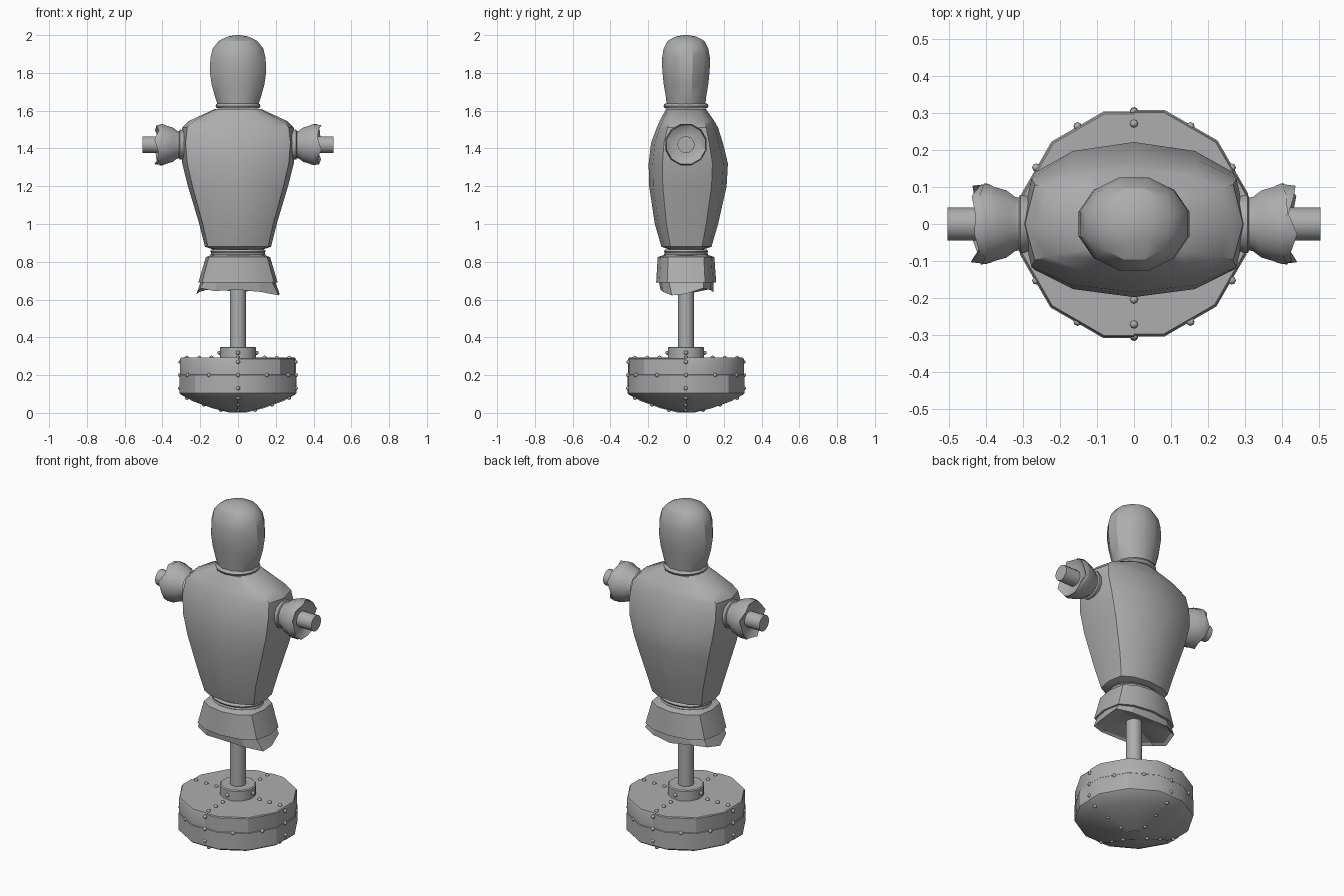
import bpy, bmesh, math
from mathutils import Vector, Matrix

if "Cube" in bpy.data.objects:
    bpy.data.objects.remove(bpy.data.objects["Cube"])

GREY = bpy.data.materials.new("worn_grey")
GREY.diffuse_color = (0.42, 0.42, 0.42, 1)
GREY.use_nodes = True
GREY.node_tree.nodes["Principled BSDF"].inputs["Base Color"].default_value = GREY.diffuse_color


def finish(name, bm, angle=35):
    me = bpy.data.meshes.new(name)
    bm.to_mesh(me)
    bm.free()
    me.materials.append(GREY)
    me.shade_smooth()
    me.set_sharp_from_angle(angle=math.radians(angle))
    ob = bpy.data.objects.new(name, me)
    bpy.context.collection.objects.link(ob)
    return ob


def loft(name, rings, angle=35, cap=True, closed=True, matrix=None):
    """Skin a stack of rings, each a list of points."""
    bm = bmesh.new()
    rows = [[bm.verts.new(p) for p in r] for r in rings]
    n = len(rows[0])
    for a, b in zip(rows, rows[1:]):
        for i in range(n if closed else n - 1):
            j = (i + 1) % n
            bm.faces.new((a[i], a[j], b[j], b[i]))
    if cap:
        bm.faces.new(rows[0][::-1])
        bm.faces.new(rows[-1])
    if closed:
        bmesh.ops.recalc_face_normals(bm, faces=bm.faces)
    if matrix:
        bm.transform(matrix)
    return finish(name, bm, angle)


def circle(r, z, n=12, phase=0.5, ry=None):
    ry = r if ry is None else ry
    return [(r * math.cos((i + phase) * math.tau / n),
             ry * math.sin((i + phase) * math.tau / n), z) for i in range(n)]


# Boxy twelve-point body section, with separate front and back depth
QUAD = [(1, 0), (0.91, 0.63), (0.56, 0.89), (0, 1)]
UNIT = QUAD + [(-x, y) for x, y in QUAD[2::-1]]
UNIT += [(x, -y) for x, y in UNIT[5:0:-1]]


def body(w, front, back, z):
    return [(x * w, y * (back if y > 0 else front), z) for x, y in UNIT]


# Padded torso
loft("torso", [body(*s) for s in [
    (.13, .09, .09, .865), (.175, .13, .135, .88), (.205, .165, .17, 1.0),
    (.265, .195, .215, 1.2), (.295, .198, .222, 1.32), (.305, .185, .195, 1.43),
    (.295, .155, .17, 1.51), (.26, .14, .15, 1.545), (.12, .105, .105, 1.61)]])


# Rope rings
def rope(name, rx, ry, z, r):
    rings = []
    for k in range(9):
        a = k * math.tau / 8
        d = r * math.cos(a)
        rings.append(circle(rx + d, z + r * math.sin(a), 20, 0, ry + d))
    return loft(name, rings, 60, cap=False)


rope("neck_rope", .105, .105, 1.625, .014)
rope("waist_rope_upper", .135, .105, .855, .011)
rope("waist_rope_lower", .135, .105, .838, .011)

# Sack head
loft("head", [circle(x, z, 12, .5, y) for x, y, z in [
    (.108, .105, 1.62), (.125, .11, 1.67), (.145, .122, 1.74), (.155, .13, 1.81),
    (.151, .131, 1.88), (.138, .122, 1.93), (.105, .1, 1.97), (.055, .055, 1.993),
    (.012, .012, 2.0)]], 32)

# Skirt and the torn cloth beneath it
loft("skirt", [body(*s) for s in [
    (.12, .1, .1, .842), (.17, .15, .15, .825), (.21, .158, .16, .69),
    (.19, .14, .145, .69)]], 30)
hem = [.63, .66, .65, .64, .655, .648, .628, .66, .645, .652, .64, .655]
top = body(.195, .145, .145, .70)
low = [(p[0] * 1.05, p[1], h) for p, h in zip(body(.21, .135, .145, 0), hem)]
low[11] = (.215, -.075, .622)
inner = [(p[0] * .93, p[1] * .93, p[2] + .012) for p in low]
loft("torn_cloth", [top, low, inner, body(.05, .05, .05, .69)], 20)

# Arm stubs with frayed cuffs, mirrored
for side, sx in (("right", 1), ("left", -1)):
    mat = Matrix.Translation((0, 0, 1.42)) @ Matrix.Rotation(sx * math.pi / 2, 4, 'Y')
    loft(side + "_arm_pole", [circle(.045, .2, 16), circle(.045, .505, 16)], matrix=mat)
    fray = [(x, y, .43 + .013 * math.sin(i * 2.3)) for i, (x, y, z) in enumerate(circle(.107, 0))]
    loft(side + "_cuff", [circle(r, z) for r, z in [
        (.07, .27), (.082, .30), (.082, .308), (.074, .312), (.076, .322), (.094, .345),
        (.103, .375), (.112, .40)]] + [fray, circle(.085, .415), circle(.05, .41)], 35, matrix=mat)
    loft(side + "_cuff_flap", [circle(.108, .385), [(x * 1.06, y * 1.06, .408 + .01 * math.sin(i * 1.7))
         for i, (x, y, z) in enumerate(circle(.107, 0))]], cap=False, matrix=mat)

# Support pole and its socket
loft("support_pole", [circle(.043, .28, 16), circle(.043, .72, 16)])
loft("pole_socket", [circle(r, z) for r, z in [(.098, .28), (.098, .345), (.092, .35), (.05, .35)]])

# Weighted drum, with overlapping plates on alternate quarters
K = 1 / math.cos(math.pi / 12)
BOTTOM = [(.04, .006), (.13, .028), (.235, .066), (.3, .098), (.305, .104)]
SIDE = [(.305, .20), (.302, .203), (.302, .285), (.298, .29), (.09, .29)]
DRUM = BOTTOM + SIDE
loft("drum", [circle(r * K, z) for r, z in DRUM], 30)
for k, start in enumerate((0, 180)):
    rings = []
    for i, (r, z) in enumerate(DRUM):
        r2 = r + (.004 if i < 9 else 0)
        z2 = z - .004 if i < 3 else z + (.003 if i > 7 else 0)
        rings.append([(r2 * (K if a % 90 else 1) * math.cos(math.radians(a + start)),
                       r2 * (K if a % 90 else 1) * math.sin(math.radians(a + start)), z2)
                      for a in (0, 15, 45, 75, 90)])
    loft(f"drum_plate_{k}", rings, 30, cap=False, closed=False)

# Rivets on sides, seams, lid, underside and socket
bm = bmesh.new()


def rivet(r, deg, z):
    a = math.radians(deg)
    bmesh.ops.create_uvsphere(bm, u_segments=8, v_segments=6, radius=.011,
                              matrix=Matrix.Translation((r * math.cos(a), r * math.sin(a), z)))


for d in range(0, 360, 30):
    rivet(.306, d, .20)
for d in range(0, 360, 90):
    for r, z in [(.306, .13), (.304, .27), (.272, .292), (.205, .292), (.14, .292),
                 (.098, .318), (.27, .08), (.18, .045), (.09, .016)]:
        rivet(r, d, z)
finish("rivets", bm, 60)
